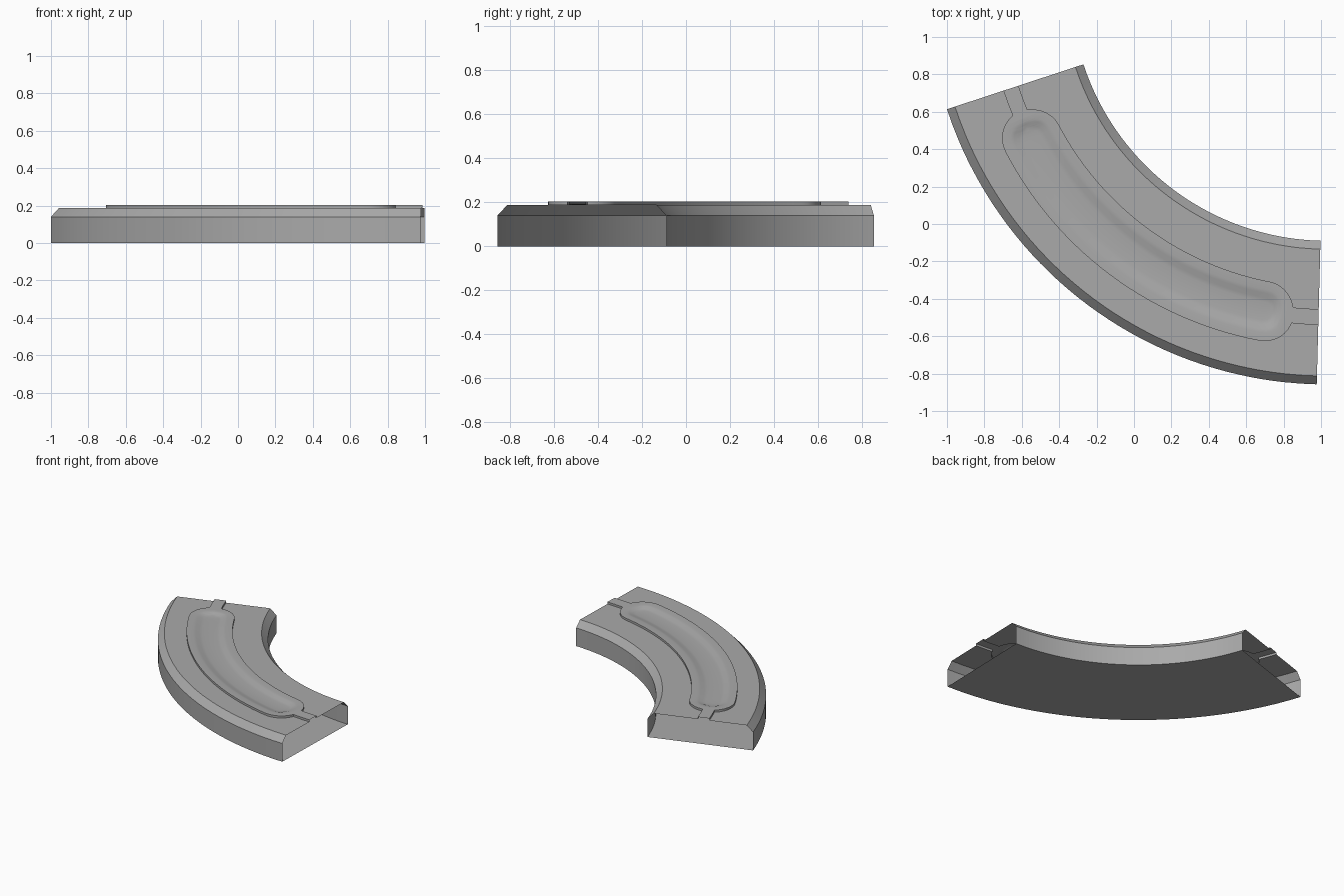
import bpy, bmesh, math

if "Cube" in bpy.data.objects:
    bpy.data.objects.remove(bpy.data.objects["Cube"])

# Bend layout: centre of curvature, radii and angles
CX, CY = 1.033, 1.282
R_OUT, R_IN, R_MID = 2.14, 1.372, 1.78
MID_ANGLE = math.radians(233.35)
HALF_LEN = R_MID * math.radians(35.15)
CAP_LEN = R_MID * math.radians(25.7)

# Section heights and widths
WALL_Z, TOP_Z, RIM_Z = 0.14, 0.187, 0.203
CHAMFER = 0.045
CAP_W, STRIP_W = 0.16, 0.042
TROUGH = [(0.115, RIM_Z), (0.095, 0.2), (0.07, 0.191), (0.048, 0.188)]


def half_width(d, s):
    """Half width at arc position s of a round-ended slot of radius d."""
    over = max(0.0, abs(s) - CAP_LEN)
    return math.sqrt(max(0.0, d * d - over * over))


def trough_height(d):
    """Height of the trough surface at distance d from its centre line."""
    if d >= TROUGH[0][0]:
        return RIM_Z
    for (d1, z1), (d0, z0) in zip(TROUGH, TROUGH[1:]):
        if d >= d0:
            return z0 + (z1 - z0) * (d - d0) / (d1 - d0)
    return TROUGH[-1][1]


def section(s):
    """Radius and height pairs of the shell's cross-section at s."""
    w = max(STRIP_W, half_width(CAP_W, s))
    over = max(0.0, abs(s) - CAP_LEN)
    half = [(w, TOP_Z), (w, RIM_Z)]
    half += [(half_width(d, s), trough_height(max(d, over))) for d, z in TROUGH]
    outer = [(R_OUT, 0), (R_OUT, WALL_Z), (R_OUT - CHAMFER, TOP_Z)]
    inner = [(R_IN + CHAMFER, TOP_Z), (R_IN, WALL_Z), (R_IN, 0)]
    return (outer + [(R_MID + o, z) for o, z in half]
            + [(R_MID - o, z) for o, z in reversed(half)] + inner)


# Stations along the bend, denser around the rounded ends
neck = math.sqrt(CAP_W ** 2 - STRIP_W ** 2)
rounds = [CAP_W * math.sin(math.radians(a)) for a in range(10, 75, 10)]
rounds += [d * math.sin(math.radians(a)) for d, z in TROUGH for a in (60, 90)]
side = [CAP_LEN * i / 14 for i in range(1, 15)]
side += [CAP_LEN + r for r in rounds + [neck]]
side += [(CAP_LEN + neck + HALF_LEN) / 2, HALF_LEN]
stations = sorted([-s for s in side] + [0.0] + side)

# Sweep the section into a hollow shell with open ends
bm = bmesh.new()
rings = []
for s in stations:
    a = MID_ANGLE + s / R_MID
    rings.append([bm.verts.new((CX + r * math.cos(a), CY + r * math.sin(a), z))
                  for r, z in section(s)])
for ra, rb in zip(rings, rings[1:]):
    n = len(ra)
    for i in range(n):
        j = (i + 1) % n
        bm.faces.new((ra[i], rb[i], rb[j], ra[j]))
bmesh.ops.remove_doubles(bm, verts=bm.verts, dist=0.00002)
bmesh.ops.recalc_face_normals(bm, faces=bm.faces)
bm.normal_update()
floor = min(bm.faces, key=lambda f: f.calc_center_median().z)
if floor.normal.z > 0:
    bmesh.ops.reverse_faces(bm, faces=bm.faces)

mesh = bpy.data.meshes.new("curved_channel")
bm.to_mesh(mesh)
bm.free()
channel = bpy.data.objects.new("curved_channel", mesh)
bpy.context.collection.objects.link(channel)

# Single grey finish
grey = bpy.data.materials.new("plain_grey")
grey.use_nodes = True
colour = (0.4, 0.4, 0.4, 1.0)
grey.diffuse_color = colour
grey.node_tree.nodes["Principled BSDF"].inputs["Base Color"].default_value = colour
mesh.materials.append(grey)

# Smooth curves, crisp chamfers
bpy.ops.object.select_all(action="DESELECT")
channel.select_set(True)
bpy.context.view_layer.objects.active = channel
bpy.ops.object.shade_smooth_by_angle(angle=math.radians(30))
